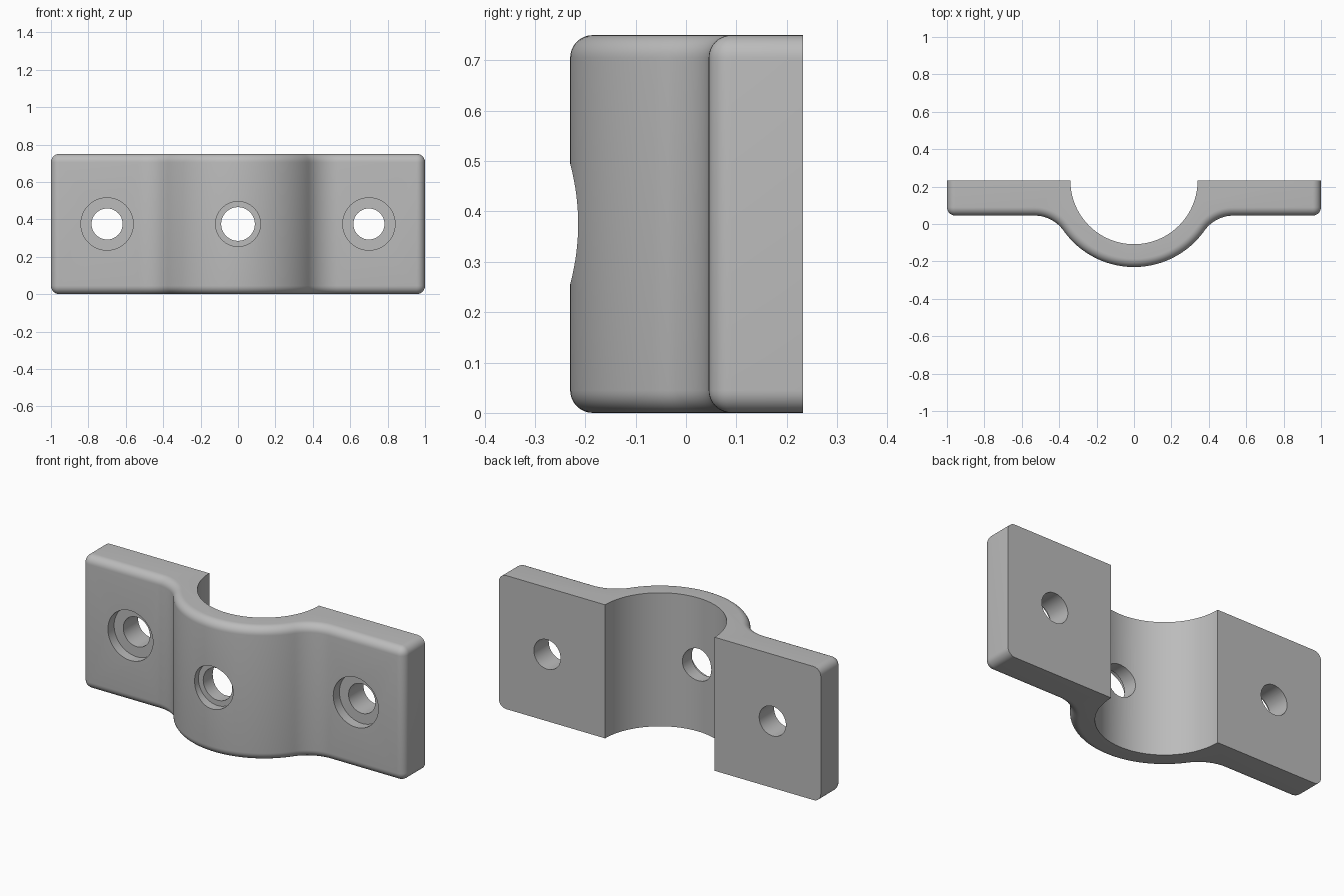
import bpy, bmesh, math
from math import pi, cos, sin, sqrt, atan2

cube = bpy.data.objects.get("Cube")
if cube:
    bpy.data.objects.remove(cube, do_unlink=True)

HEIGHT, BACK, FRONT, ROUND = 0.75, 0.232, 0.045, 0.045
R_IN, R_OUT, FILLET = 0.34, 0.462, 0.19

# One grey material
grey = bpy.data.materials.new("plain grey")
grey.use_nodes = True
colour = (0.5, 0.5, 0.5, 1)
grey.diffuse_color = colour
grey.node_tree.nodes["Principled BSDF"].inputs["Base Color"].default_value = colour


def arc(cx, cy, r, a, b, n):
    return [(cx + r * cos(a + (b - a) * i / n), cy + r * sin(a + (b - a) * i / n))
            for i in range(n + 1)]


# Front outline, left tab to right tab: flat, fillet, saddle arc, fillet, flat
fy = FRONT - FILLET
fx = sqrt((R_OUT + FILLET) ** 2 - (BACK - fy) ** 2)
ang = atan2(fy - BACK, fx)
right_fillet = arc(fx, fy, FILLET, ang + pi, pi / 2, 14)
left_fillet = [(-x, y) for x, y in reversed(right_fillet)]
saddle = arc(0, BACK, R_OUT, -pi - ang, ang, 48)
front = [(-1, FRONT)] + left_fillet + saddle[1:-1] + right_fillet + [(1, FRONT)]
bore = arc(0, BACK, R_IN, 0, -pi, 64)
outline = front + [(1, BACK)] + bore + [(-1, BACK)]

# Clamp body: extruded outline, with the front rim and end corners marked for rounding
bm = bmesh.new()
base = bm.faces.new([bm.verts.new((x, y, 0)) for x, y in outline])
top = bmesh.ops.extrude_face_region(bm, geom=[base])["geom"]
bmesh.ops.translate(bm, verts=[g for g in top if isinstance(g, bmesh.types.BMVert)],
                    vec=(0, 0, HEIGHT))
bmesh.ops.recalc_face_normals(bm, faces=bm.faces)
weight = bm.edges.layers.float.new("bevel_weight_edge")
front_set = {(round(x, 4), round(y, 4)) for x, y in front}
for e in bm.edges:
    a, b = (v.co for v in e.verts)
    on_front = all((round(c.x, 4), round(c.y, 4)) in front_set for c in (a, b))
    at_end = abs(a.x) > 0.99 and abs(b.x) > 0.99
    flat = abs(a.z - b.z) < 0.001
    if (on_front and (flat or at_end)) or (at_end and flat):
        e[weight] = 1
mesh = bpy.data.meshes.new("clamp_body")
bm.to_mesh(mesh)
bm.free()
mesh.materials.append(grey)
body = bpy.data.objects.new("clamp_body", mesh)
bpy.context.collection.objects.link(body)

bevel = body.modifiers.new("rounded rim", "BEVEL")
bevel.limit_method = "WEIGHT"
bevel.width = ROUND
bevel.segments = 8
bevel.use_clamp_overlap = False


# Screw holes: a through bore and a wider flat recess from the front
cutters = []


def drill(name, x, r, y0, y1):
    bpy.ops.mesh.primitive_cylinder_add(
        vertices=48, radius=r, depth=y1 - y0,
        location=(x, (y0 + y1) / 2, HEIGHT / 2), rotation=(pi / 2, 0, 0))
    cutter = bpy.context.object
    cutter.name = name
    cutter.hide_render = True
    cutter.data.materials.append(grey)
    cutters.append(cutter)
    cut = body.modifiers.new(name, "BOOLEAN")
    cut.operation = "DIFFERENCE"
    cut.solver = "EXACT"
    cut.object = cutter


for x, r_hole, r_recess, floor in ((-0.7, 0.083, 0.14, 0.1),
                                   (0, 0.09, 0.12, -0.18),
                                   (0.7, 0.083, 0.14, 0.1)):
    drill("screw_recess", x, r_recess, -0.4, floor)
    drill("screw_hole", x, r_hole, -0.41, 0.4)

# Bake the modifiers, remove the cutters, then shade
bpy.context.view_layer.update()
graph = bpy.context.evaluated_depsgraph_get()
baked = bpy.data.meshes.new_from_object(body.evaluated_get(graph))
body.modifiers.clear()
body.data = baked
for cutter in cutters:
    bpy.data.objects.remove(cutter, do_unlink=True)
bpy.ops.object.select_all(action="DESELECT")
body.select_set(True)
bpy.context.view_layer.objects.active = body
bpy.ops.object.shade_smooth_by_angle(angle=math.radians(30))
